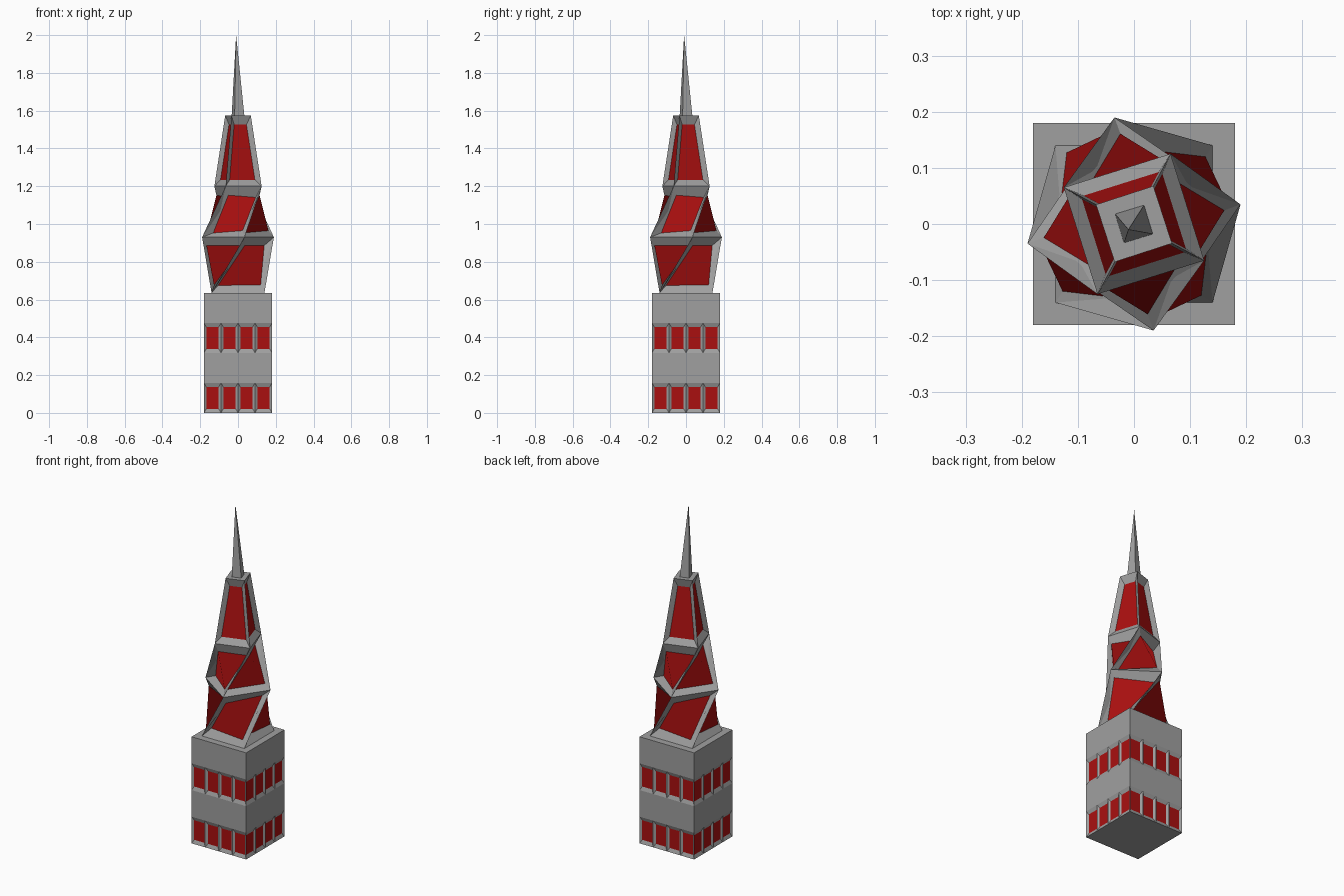
import bpy, bmesh
from math import cos, sin, radians
from mathutils import Vector

STRETCH = 1.76  # panels are framed in a squat space, then stretched upward

cube = bpy.data.objects.get("Cube")
if cube:
    bpy.data.objects.remove(cube, do_unlink=True)


def make_material(name, rgb):
    mat = bpy.data.materials.new(name)
    mat.use_nodes = True
    mat.diffuse_color = (*rgb, 1)
    mat.node_tree.nodes["Principled BSDF"].inputs["Base Color"].default_value = (*rgb, 1)
    return mat


GREY = make_material("concrete_grey", (0.35, 0.35, 0.35))
RED = make_material("window_red", (0.4, 0.005, 0.005))


def finish(bm, name):
    mesh = bpy.data.meshes.new(name)
    bm.to_mesh(mesh)
    bm.free()
    mesh.materials.append(GREY)
    mesh.materials.append(RED)
    obj = bpy.data.objects.new(name, mesh)
    bpy.context.collection.objects.link(obj)
    return obj


def stretch(bm):
    bmesh.ops.scale(bm, vec=(1, 1, STRETCH), verts=bm.verts)


def recess(bm, faces, border, depth):
    """Frame each face and sink a red pane into it."""
    bmesh.ops.inset_individual(bm, faces=faces, thickness=border,
                               depth=-depth, use_even_offset=True)
    for f in faces:
        f.material_index = 1


def ring(bm, radius, angle, z):
    """Four corners of a turned square."""
    return [bm.verts.new((radius * cos(radians(angle + 90 * i)),
                          radius * sin(radians(angle + 90 * i)), z))
            for i in range(4)]


def bridge(bm, low, high):
    return [bm.faces.new((low[i], low[(i + 1) % 4], high[(i + 1) % 4], high[i]))
            for i in range(4)]


# Base block with two rows of four windows on every side
HALF, HEIGHT = 0.18, 0.635
bm = bmesh.new()
bmesh.ops.create_cube(bm, size=1)
bmesh.ops.subdivide_edges(bm, edges=bm.edges[:], cuts=3, use_grid_fill=True)
bmesh.ops.translate(bm, vec=(0, 0, 0.5), verts=bm.verts)
bmesh.ops.scale(bm, vec=(2 * HALF, 2 * HALF, HEIGHT / STRETCH), verts=bm.verts)
bm.normal_update()
row = HEIGHT / STRETCH / 4
windows = [f for f in bm.faces if abs(f.normal.z) < 0.5
           and int(f.calc_center_median().z / row) in (0, 2)]
recess(bm, windows, 0.012, 0.008)
stretch(bm)
finish(bm, "base_block")

# Twisted tower: each level is a square ring (radius, angle, height)
LEVELS = [(0.198, -45, 0.635), (0.193, 10.4, 0.93), (0.141, 62.5, 1.2), (0.076, 63, 1.575)]
bm = bmesh.new()
rings = [ring(bm, r, a, z / STRETCH) for r, a, z in LEVELS]
panels = []
for low, high in zip(rings, rings[1:]):
    panels += bridge(bm, low, high)
bm.faces.new(rings[-1])
bm.faces.new(rings[0][::-1])
bm.normal_update()
recess(bm, panels, 0.024, 0.02)
stretch(bm)
finish(bm, "twisted_tower")

# Spire: slender pyramid with a slightly leaning tip
bm = bmesh.new()
foot = ring(bm, 0.038, 62, 1.575)
tip = bm.verts.new(Vector((-0.01, -0.01, 2.0)))
for i in range(4):
    bm.faces.new((foot[i], foot[(i + 1) % 4], tip))
bm.faces.new(foot[::-1])
finish(bm, "spire")
